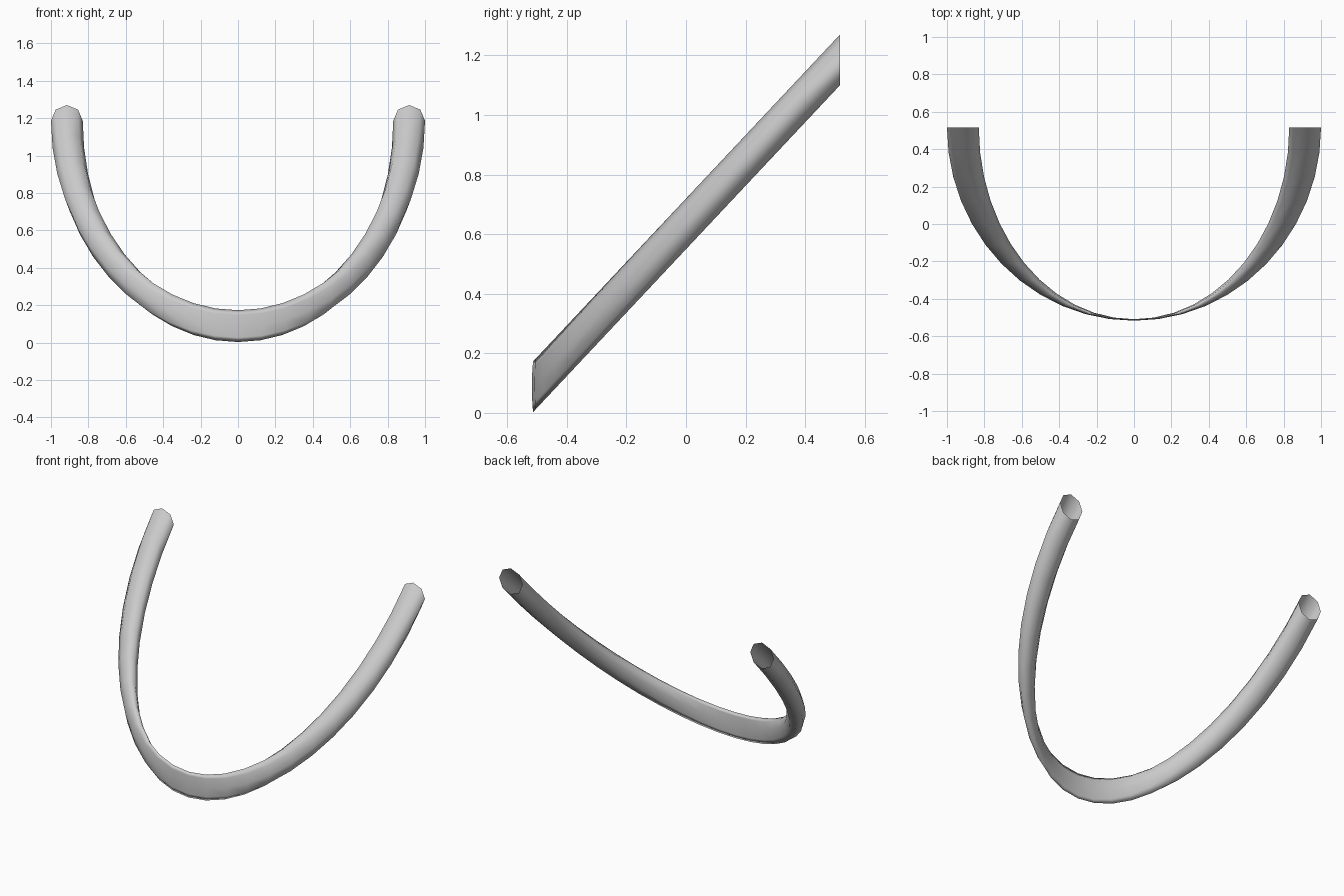
import bpy, bmesh
from math import sin, cos, pi

if "Cube" in bpy.data.objects:
    bpy.data.objects.remove(bpy.data.objects["Cube"])

SIDES, STEPS, R = 8, 24, 0.085

# Open octagonal tube swept along a tilted half ellipse, section kept upright
bm = bmesh.new()
rings = []
for i in range(STEPS + 1):
    t = pi * i / STEPS
    c, s = cos(t), sin(t)
    ring = []
    for k in range(SIDES):
        a = 2 * pi * k / SIDES
        ring.append(bm.verts.new(((0.915 + R * cos(a)) * c,
                                  0.517 - (1.03 + 0.004 * cos(a)) * s,
                                  1.185 - 1.097 * s + R * sin(a))))
    rings.append(ring)
for a, b in zip(rings, rings[1:]):
    for k in range(SIDES):
        n = (k + 1) % SIDES
        bm.faces.new((a[k], a[n], b[n], b[k]))
bmesh.ops.recalc_face_normals(bm, faces=bm.faces)
mesh = bpy.data.meshes.new("curved_tube")
bm.to_mesh(mesh)
bm.free()
tube = bpy.data.objects.new("curved_tube", mesh)
bpy.context.collection.objects.link(tube)
bpy.context.view_layer.objects.active = tube
tube.select_set(True)
bpy.ops.object.shade_smooth()
